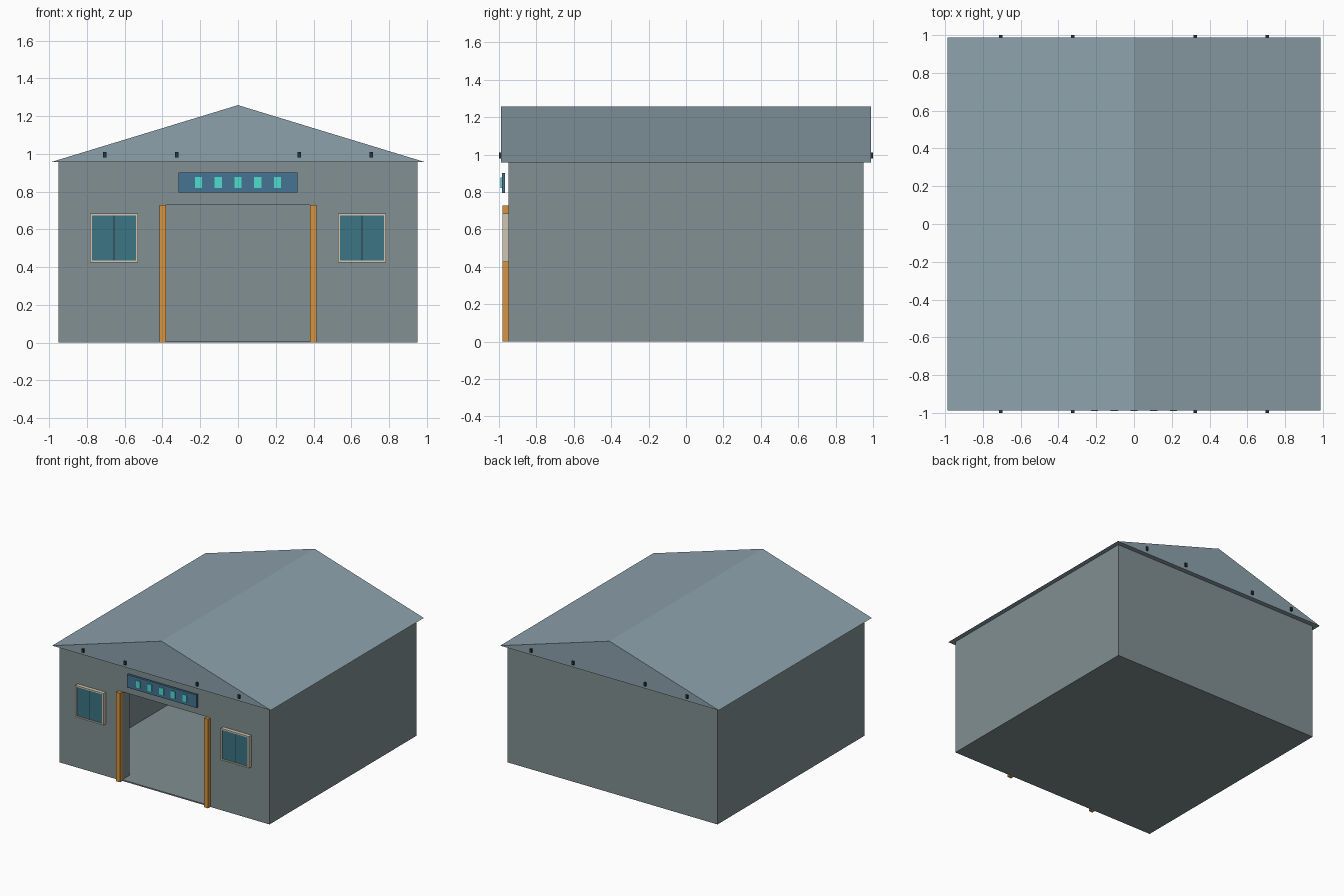
import bpy
import bmesh

if "Cube" in bpy.data.objects:
    bpy.data.objects.remove(bpy.data.objects["Cube"])


def material(name, r, g, b):
    """Material from 0-255 display colour."""
    mat = bpy.data.materials.new(name)
    mat.diffuse_color = [(c / 255) ** 2.2 for c in (r, g, b)] + [1]
    mat.use_nodes = True
    mat.node_tree.nodes["Principled BSDF"].inputs["Base Color"].default_value = mat.diffuse_color
    return mat


WALL = material("wall_grey", 128, 142, 144)
ROOF = material("roof_slate", 140, 160, 170)
ORANGE = material("door_orange", 214, 146, 66)
CREAM = material("frame_cream", 205, 196, 175)
GLASS = material("glass_teal", 62, 116, 130)
DARK = material("dark_metal", 45, 55, 62)
SIGN = material("sign_blue", 70, 116, 145)
GLOW = material("light_cyan", 80, 220, 205)


def add_object(name, bm, mat):
    bmesh.ops.recalc_face_normals(bm, faces=bm.faces)
    mesh = bpy.data.meshes.new(name)
    bm.to_mesh(mesh)
    bm.free()
    if mat:
        mesh.materials.append(mat)
    obj = bpy.data.objects.new(name, mesh)
    bpy.context.collection.objects.link(obj)
    return obj


def box(name, x, y, z, mat=None):
    """Box from (min, max) ranges on each axis."""
    bm = bmesh.new()
    bmesh.ops.create_cube(bm, size=1)
    for v in bm.verts:
        v.co = [r[0] if c < 0 else r[1] for c, r in zip(v.co, (x, y, z))]
    return add_object(name, bm, mat)


def extrude_y(name, profile, y0, y1, mat):
    """Closed x-z profile extruded along y."""
    bm = bmesh.new()
    face = bm.faces.new([bm.verts.new((x, y0, z)) for x, z in profile])
    result = bmesh.ops.extrude_face_region(bm, geom=[face])
    moved = [g for g in result["geom"] if isinstance(g, bmesh.types.BMVert)]
    bmesh.ops.translate(bm, verts=moved, vec=(0, y1 - y0, 0))
    return add_object(name, bm, mat)


def cut(obj, cutter):
    cutter.hide_render = True
    mod = obj.modifiers.new("cut", "BOOLEAN")
    mod.operation = "DIFFERENCE"
    mod.solver = "EXACT"
    mod.object = cutter
    bpy.context.view_layer.objects.active = obj
    bpy.ops.object.modifier_apply(modifier=mod.name)
    bpy.data.objects.remove(cutter)


EAVE = 0.957
FRONT = -0.95

# Hollow walls with floor slab and door opening
walls = box("walls", (-0.95, 0.95), (FRONT, 0.95), (0, EAVE), WALL)
cut(walls, box("room_cutter", (-0.855, 0.855), (-0.855, 0.855), (0.01, 1.2)))
cut(walls, box("door_cutter", (-0.38, 0.38), (-1.2, -0.8), (0.01, 0.728)))

# Solid gable roof
extrude_y("roof", [(-0.988, EAVE), (0.988, EAVE), (0, 1.258)], -0.988, 0.988, ROOF)

# Sign board with glowing panels
box("sign_board", (-0.315, 0.315), (-0.985, -0.967), (0.795, 0.9), SIGN)
for i in range(5):
    x = (i - 2) * 0.105
    box(f"sign_light_{i}", (x - 0.019, x + 0.019), (-0.991, -0.98), (0.82, 0.877), GLOW)

for side, s in (("left", -1), ("right", 1)):
    def span(a, b):
        return tuple(sorted((s * a, s * b)))

    # Door posts
    box(f"door_post_{side}", span(0.38, 0.415), (-0.98, FRONT), (0, 0.728), ORANGE)

    # Window frame, panes and mullion
    frame = box(f"window_frame_{side}", span(0.53, 0.785), (-0.98, FRONT), (0.425, 0.685), CREAM)
    cut(frame, box("pane_cutter", span(0.541, 0.774), (-1.1, -0.9), (0.436, 0.674)))
    box(f"window_glass_{side}", span(0.541, 0.774), (-0.974, FRONT), (0.436, 0.674), GLASS)
    box(f"window_mullion_{side}", span(0.655, 0.66), (-0.977, -0.96), (0.436, 0.674), DARK)

    # Small fixtures on both gable ends
    for end, y in (("front", (-1, -0.98)), ("back", (0.98, 1))):
        for n, x in enumerate((0.325, 0.705)):
            box(f"gable_fixture_{end}_{side}_{n}", span(x - 0.009, x + 0.009), y, (0.98, 1.01), DARK)
